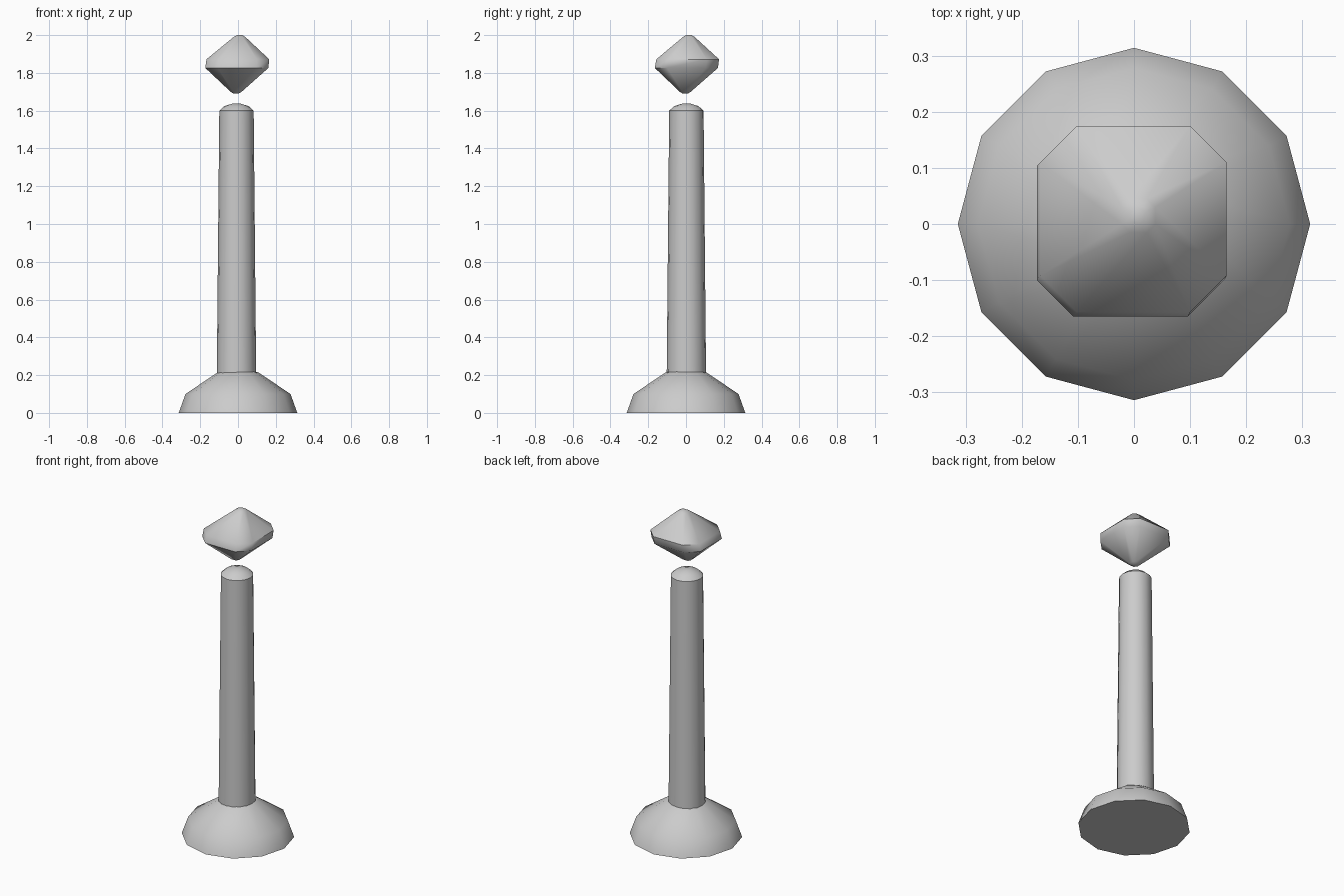
import bpy, bmesh, math

if "Cube" in bpy.data.objects:
    bpy.data.objects.remove(bpy.data.objects["Cube"])

grey = bpy.data.materials.new("light_grey")
grey.diffuse_color = (0.6, 0.6, 0.6, 1)
grey.use_nodes = True
grey.node_tree.nodes["Principled BSDF"].inputs["Base Color"].default_value = grey.diffuse_color


def circle(n, r, cx, cy, z):
    return [(cx + r * math.cos(2 * math.pi * i / n),
             cy + r * math.sin(2 * math.pi * i / n), z) for i in range(n)]


def cut_square(half, cut, cx, cy, z):
    # square with chamfered corners, counter-clockwise
    a, b = half, half - cut
    pts = [(a, -b), (a, b), (b, a), (-b, a), (-a, b), (-a, -b), (-b, -a), (b, -a)]
    return [(cx + x, cy + y, z) for x, y in pts]


def loft(name, rings, angle):
    # skin a stack of equal-sized rings from bottom to top and cap both ends
    bm = bmesh.new()
    loops = [[bm.verts.new(p) for p in ring] for ring in rings]
    for lo, hi in zip(loops, loops[1:]):
        n = len(lo)
        for i in range(n):
            j = (i + 1) % n
            bm.faces.new((lo[i], lo[j], hi[j], hi[i]))
    bm.faces.new(loops[0][::-1])
    bm.faces.new(loops[-1])
    mesh = bpy.data.meshes.new(name)
    bm.to_mesh(mesh)
    bm.free()
    mesh.materials.append(grey)
    ob = bpy.data.objects.new(name, mesh)
    bpy.context.collection.objects.link(ob)
    bpy.ops.object.select_all(action='DESELECT')
    ob.select_set(True)
    bpy.context.view_layer.objects.active = ob
    bpy.ops.object.shade_smooth_by_angle(angle=math.radians(angle))


# Twelve-sided flared foot
loft("base", [circle(12, r, 0, 0, z) for r, z in
              [(0.314, 0), (0.278, 0.1), (0.11, 0.213), (0.095, 0.218)]], 40)

# Slightly tapered pole with a rounded tip
loft("pole", [circle(16, r, -0.008, 0.002, z) for r, z in
              [(0.104, 0.15), (0.104, 0.22), (0.091, 1.6),
               (0.064, 1.624), (0.02, 1.638)]], 40)

# Floating bevelled gem, leaning slightly to the back right
loft("gem", [cut_square(h, c, x, y, z) for h, c, x, y, z in
             [(0.012, 0.006, -0.01, -0.004, 1.69),
              (0.028, 0.014, -0.01, -0.004, 1.699),
              (0.167, 0.065, -0.006, 0.002, 1.826),
              (0.166, 0.065, -0.001, 0.009, 1.872),
              (0.03, 0.015, 0.008, 0.015, 1.991),
              (0.014, 0.007, 0.009, 0.016, 2.0)]], 50)
